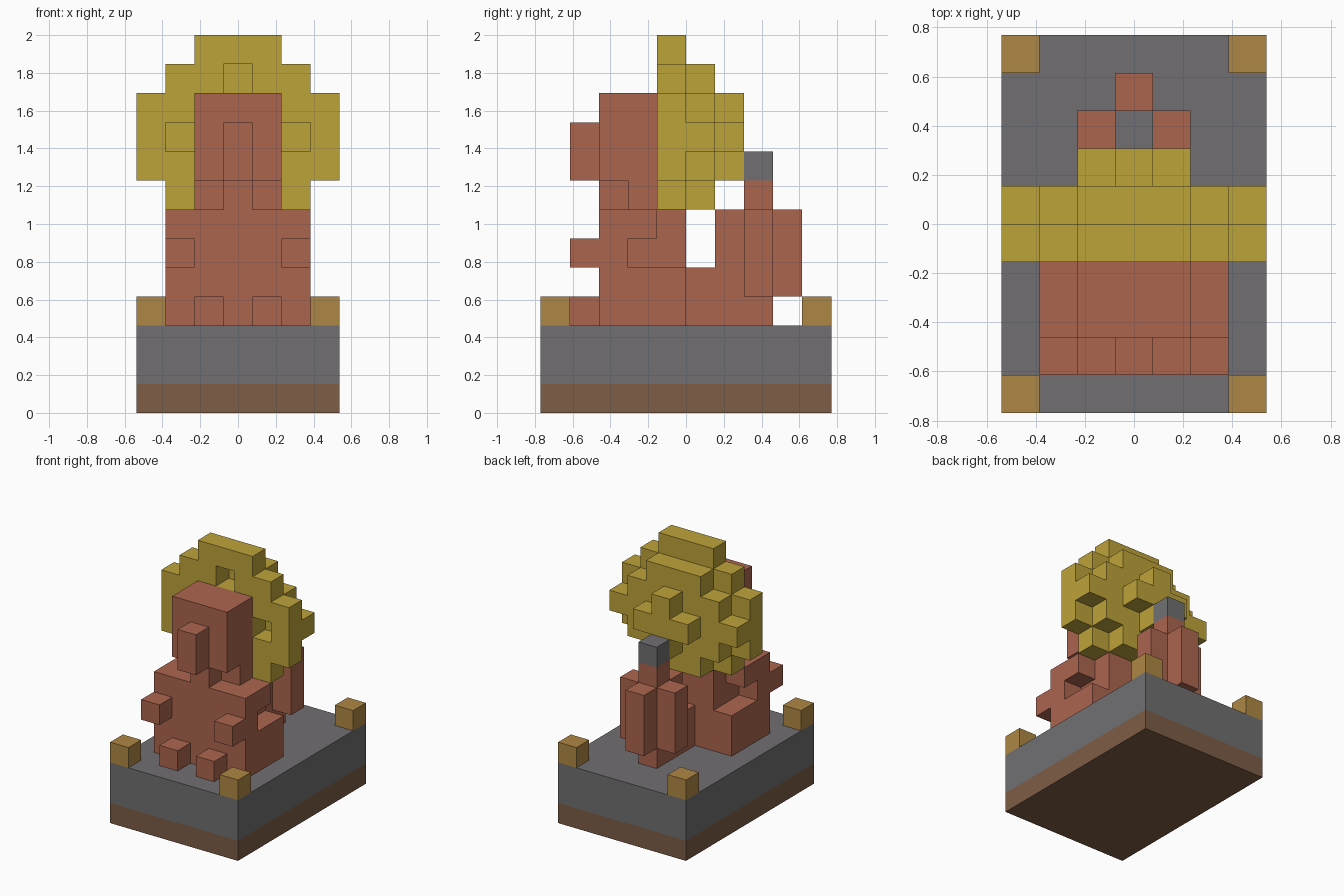
import bpy, bmesh, math
from mathutils import Vector

cube = bpy.data.objects.get("Cube")
if cube:
    bpy.data.objects.remove(cube, do_unlink=True)

U = 2 / 13  # size of one block


def material(name, rgb):
    m = bpy.data.materials.new(name)
    m.use_nodes = True
    color = (*rgb, 1)
    m.diffuse_color = color
    bsdf = m.node_tree.nodes["Principled BSDF"]
    bsdf.inputs["Base Color"].default_value = color
    bsdf.inputs["Roughness"].default_value = 0.9
    return m


CLAY = material("clay red", (0.413, 0.130, 0.078))
GOLD = material("mane gold", (0.515, 0.366, 0.042))
STONE = material("stone grey", (0.165, 0.159, 0.168))
EARTH = material("earth brown", (0.205, 0.109, 0.061))
TAN = material("post tan", (0.429, 0.242, 0.058))


def box(x0, x1, y0, y1, z0, z1):
    """Block cells: x runs over centred columns (inclusive), y and z over edges."""
    return {(x, y, z) for x in range(x0, x1 + 1)
            for y in range(y0, y1) for z in range(z0, z1)}


def both(*args):
    """A box and its mirror image across the middle."""
    cells = box(*args)
    return cells | {(-x, y, z) for x, y, z in cells}


def build(name, cells, mat):
    """Skin a set of cells with outer faces only and merge flat areas."""
    bm = bmesh.new()
    for cell in cells:
        centre = Vector(cell) + Vector((0, 0.5, 0.5))
        for axis in range(3):
            for s in (-1, 1):
                n = Vector((0, 0, 0))
                n[axis] = s
                if tuple(int(c + d) for c, d in zip(cell, n)) in cells:
                    continue
                a = Vector((0, 0, 0))
                a[(axis + 1) % 3] = 1
                b = n.cross(a)
                corners = [(centre + (n + a * i + b * j) / 2) * U
                           for i, j in ((-1, -1), (1, -1), (1, 1), (-1, 1))]
                bm.faces.new([bm.verts.new(c) for c in corners])
    bmesh.ops.remove_doubles(bm, verts=bm.verts, dist=U / 100)
    bmesh.ops.dissolve_limit(bm, angle_limit=math.radians(1),
                             verts=bm.verts, edges=bm.edges)
    mesh = bpy.data.meshes.new(name)
    bm.to_mesh(mesh)
    bm.free()
    mesh.materials.append(mat)
    obj = bpy.data.objects.new(name, mesh)
    bpy.context.collection.objects.link(obj)
    return obj


# Plinth with corner posts
build("plinth_foot", box(-3, 3, -5, 5, 0, 1), EARTH)
build("plinth_slab", box(-3, 3, -5, 5, 1, 3), STONE)
build("corner_posts", both(3, 3, -5, -4, 3, 4) | both(3, 3, 4, 5, 3, 4), TAN)

# Seated body with haunches and shoulders
body = box(-1, 1, -3, 0, 3, 7)
body |= both(2, 2, -3, 0, 3, 5)
body |= both(2, 2, -3, -1, 6, 7)
build("body", body, CLAY)
build("arms", both(2, 2, -4, -2, 5, 6), CLAY)
build("feet", both(1, 1, -4, -3, 3, 4), CLAY)

# Head, neck and snout
build("neck", box(-1, 1, -2, -1, 7, 8) | box(0, 0, -3, -2, 7, 8), CLAY)
build("head", box(-1, 1, -3, -1, 8, 11), CLAY)
build("snout", box(0, 0, -4, -3, 8, 10), CLAY)

# Mane: front ring with notches, then two shrinking layers behind
ring = (box(-1, 1, -1, 0, 12, 13) | box(-2, 2, -1, 0, 11, 12)
        | box(-3, 3, -1, 0, 8, 11) | box(-2, 2, -1, 0, 7, 8))
ring -= box(0, 0, -1, 0, 11, 12) | both(2, 2, -1, 0, 9, 10)
mane = set(ring)
for z in range(7, 12):
    half = 3 - abs(z - 9)
    mane |= box(-half, half, 0, 1, z, z + 1)
for z in range(8, 11):
    half = 1 - abs(z - 9)
    mane |= box(-half, half, 1, 2, z, z + 1)
build("mane", mane, GOLD)

# Upright bushy tail with a grey tip
tail = box(0, 0, 0, 1, 3, 5) | box(0, 0, 1, 3, 3, 4)
tail |= box(0, 0, 1, 4, 4, 7) | both(1, 1, 2, 3, 4, 7) | box(0, 0, 2, 3, 7, 8)
build("tail", tail, CLAY)
build("tail_tip", box(0, 0, 2, 3, 8, 9), STONE)
